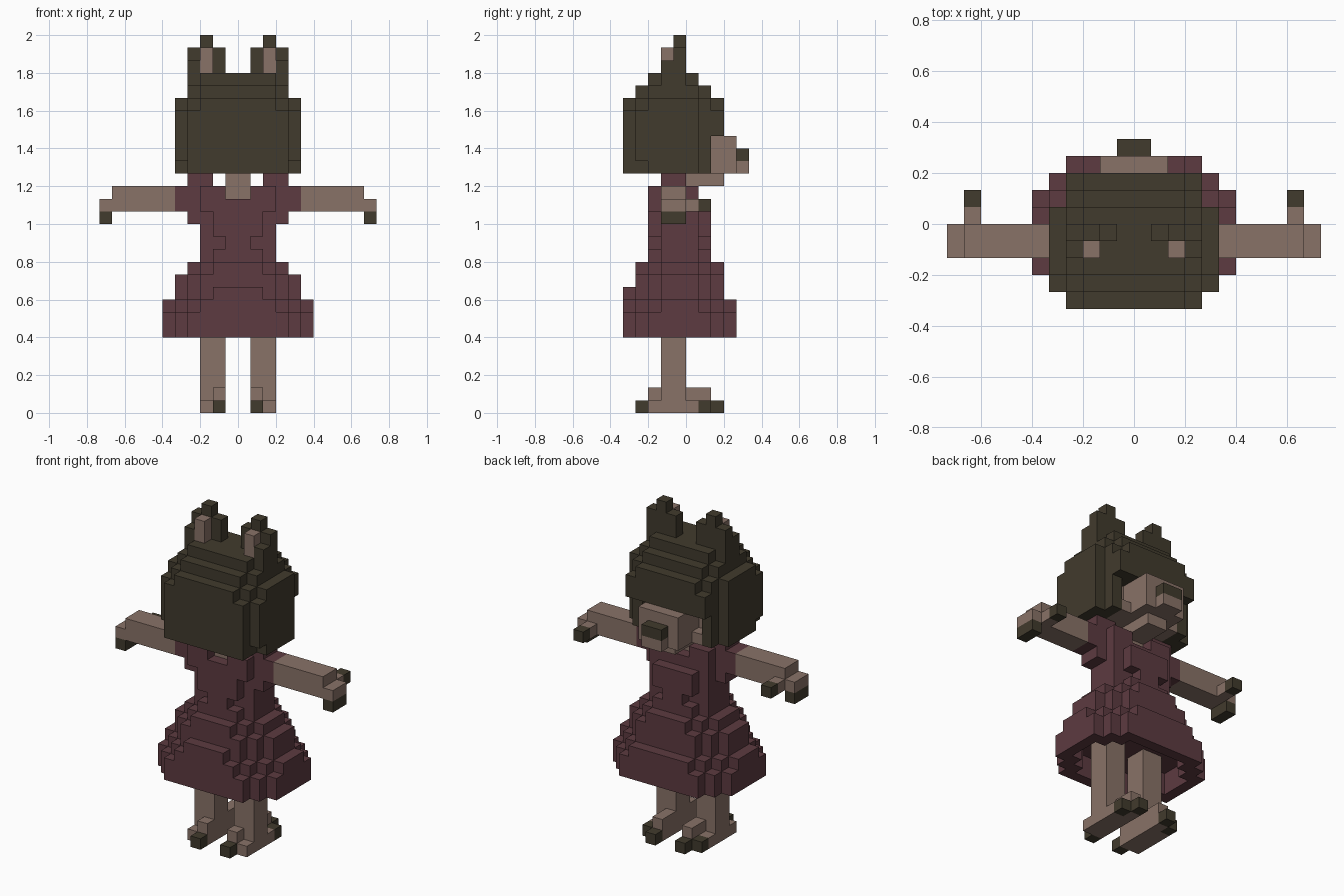
import bpy, bmesh
from mathutils import Vector

cube = bpy.data.objects.get("Cube")
if cube:
    bpy.data.objects.remove(cube, do_unlink=True)

U = 1 / 15          # edge length of one block
cells = {}          # block position -> (part name, colour name)


def make_material(name, rgb):
    m = bpy.data.materials.new(name)
    m.use_nodes = True
    m.diffuse_color = (*rgb, 1)
    bsdf = next(n for n in m.node_tree.nodes if n.type == 'BSDF_PRINCIPLED')
    bsdf.inputs["Base Color"].default_value = (*rgb, 1)
    bsdf.inputs["Roughness"].default_value = 0.9
    return m


MATS = {
    "dark_brown": make_material("dark_brown", (0.053, 0.043, 0.026)),
    "plum": make_material("plum", (0.109, 0.043, 0.052)),
    "tan": make_material("tan", (0.25, 0.17, 0.137)),
}


def fill(part, colour, x, y, z):
    """Fill a box of blocks; later boxes replace earlier ones."""
    for i in range(*x):
        for j in range(*y):
            for k in range(*z):
                if part is None:
                    cells.pop((i, j, k), None)
                else:
                    cells[i, j, k] = (part, colour)


def mid(part, colour, hx, y, z):
    """Box centred on x = 0 with half width hx."""
    fill(part, colour, (-hx, hx), y, z)


def pair(part, colour, x, y, z, split=True):
    """Box on the +x side and its mirror image."""
    left, right = ("left_" + part, "right_" + part) if split else (part, part)
    fill(left, colour, x, y, z)
    fill(right, colour, (-x[1], -x[0]), y, z)


# Skirt: terraced rounded layers, (half width, y range, z range)
for hx, y, z in [
    (4, (-5, 4), (6, 8)), (5, (-4, 3), (6, 8)), (6, (-3, 2), (6, 8)),
    (3, (-5, 4), (8, 9)), (4, (-4, 3), (8, 9)), (5, (-3, 2), (8, 9)), (6, (-2, 1), (8, 9)),
    (2, (-5, -4), (9, 10)), (3, (-4, 3), (9, 10)), (4, (-3, 2), (9, 10)), (5, (-2, 1), (9, 11)),
    (3, (-4, 3), (10, 11)), (4, (-3, 2), (10, 11)),
    (2, (-4, 3), (11, 12)), (3, (-3, 2), (11, 12)), (4, (-2, 1), (11, 12)),
]:
    mid("skirt", "plum", hx, y, z)
# Hollow under the hem
for hx, y in [(3, (-4, 3)), (4, (-3, 2)), (5, (-2, 1))]:
    mid(None, None, hx, y, (6, 8))

# Bodice with back and chest panels
mid("bodice", "plum", 3, (-2, 1), (12, 16))
mid("bodice", "plum", 2, (-3, 2), (12, 13))
mid("bodice", "plum", 1, (-3, 2), (13, 14))
mid("bodice", "plum", 2, (-3, 2), (14, 16))
mid("bodice", "plum", 4, (-2, 0), (15, 18))
mid("bodice", "plum", 3, (-3, 1), (16, 18))
pair("bodice", "plum", (2, 4), (-2, 0), (18, 19), split=False)
pair("sleeve", "plum", (4, 5), (-2, 0), (16, 18))

# Neck, seen through the notched collar
mid(None, None, 1, (-3, -2), (17, 18))
mid(None, None, 1, (0, 1), (17, 18))
mid("neck", "tan", 1, (-2, 0), (17, 19))

# Arms, thumbs and claws
pair("arm", "tan", (5, 10), (-2, 0), (16, 18))
pair("arm", "tan", (10, 11), (-2, 0), (16, 17))
pair("hand_claw", "dark_brown", (10, 11), (-2, 0), (15, 16))
pair("thumb", "tan", (9, 10), (0, 1), (16, 17))
pair("thumb_claw", "dark_brown", (9, 10), (1, 2), (16, 17))

# Legs, feet and claws
pair("leg", "tan", (1, 3), (-2, 0), (1, 8))
pair("foot", "tan", (1, 3), (-3, 1), (0, 1))
pair("foot", "tan", (1, 2), (-3, 2), (1, 2))
pair("foot", "tan", (1, 2), (1, 2), (0, 1))
pair("toe_claw", "dark_brown", (1, 2), (2, 3), (0, 1))
pair("toe_claw", "dark_brown", (2, 3), (1, 2), (0, 1))
pair("heel_claw", "dark_brown", (1, 2), (-4, -3), (0, 1))

# Hair: stepped dome, (half width, y range, z range)
for hx, y, z in [
    (4, (-5, 2), (19, 24)), (3, (-5, 3), (24, 25)), (4, (-4, 2), (24, 25)),
    (4, (2, 3), (22, 24)),
    (5, (-3, 1), (19, 20)), (5, (-4, 1), (20, 24)), (5, (-3, 1), (24, 25)),
    (3, (-4, 2), (25, 26)), (4, (-3, 1), (25, 26)),
    (3, (-3, 1), (26, 27)), (4, (-2, 0), (26, 27)),
]:
    mid("hair", "dark_brown", hx, y, z)

# Face, snout, jaw and nose
mid("face", "tan", 3, (-2, 2), (19, 22))
mid(None, None, 3, (1, 2), (20, 22))
mid("snout", "tan", 2, (1, 4), (19, 22))
mid("snout", "tan", 1, (4, 5), (19, 20))
mid("jaw", "tan", 1, (0, 3), (18, 19))
mid("nose", "dark_brown", 1, (4, 5), (20, 21))

# Ears
pair("ear", "dark_brown", (1, 4), (-1, 0), (27, 29))
pair("ear", "dark_brown", (2, 3), (-1, 0), (29, 30))
pair("ear", "dark_brown", (3, 4), (-2, -1), (27, 28))
pair("inner_ear", "tan", (2, 3), (-2, -1), (27, 29))


def build(part):
    """Skin the exposed sides of one part's blocks and merge flat areas."""
    bm = bmesh.new()
    verts = {}
    colour = None
    for c, (name, col) in cells.items():
        if name != part:
            continue
        colour = col
        for axis in range(3):
            for side in (0, 1):
                n = list(c)
                n[axis] += 1 if side else -1
                if tuple(n) in cells:
                    continue
                a, b = (axis + 1) % 3, (axis + 2) % 3
                ring = [(0, 0), (1, 0), (1, 1), (0, 1)]
                corners = []
                for da, db in (ring if side else ring[::-1]):
                    p = list(c)
                    p[axis] += side
                    p[a] += da
                    p[b] += db
                    p = tuple(p)
                    if p not in verts:
                        verts[p] = bm.verts.new(Vector(p) * U)
                    corners.append(verts[p])
                bm.faces.new(corners)
    bmesh.ops.dissolve_limit(bm, angle_limit=0.01, verts=bm.verts[:], edges=bm.edges[:])
    mesh = bpy.data.meshes.new(part)
    bm.to_mesh(mesh)
    bm.free()
    mesh.materials.append(MATS[colour])
    bpy.context.collection.objects.link(bpy.data.objects.new(part, mesh))


for part in sorted({name for name, _ in cells.values()}):
    build(part)
